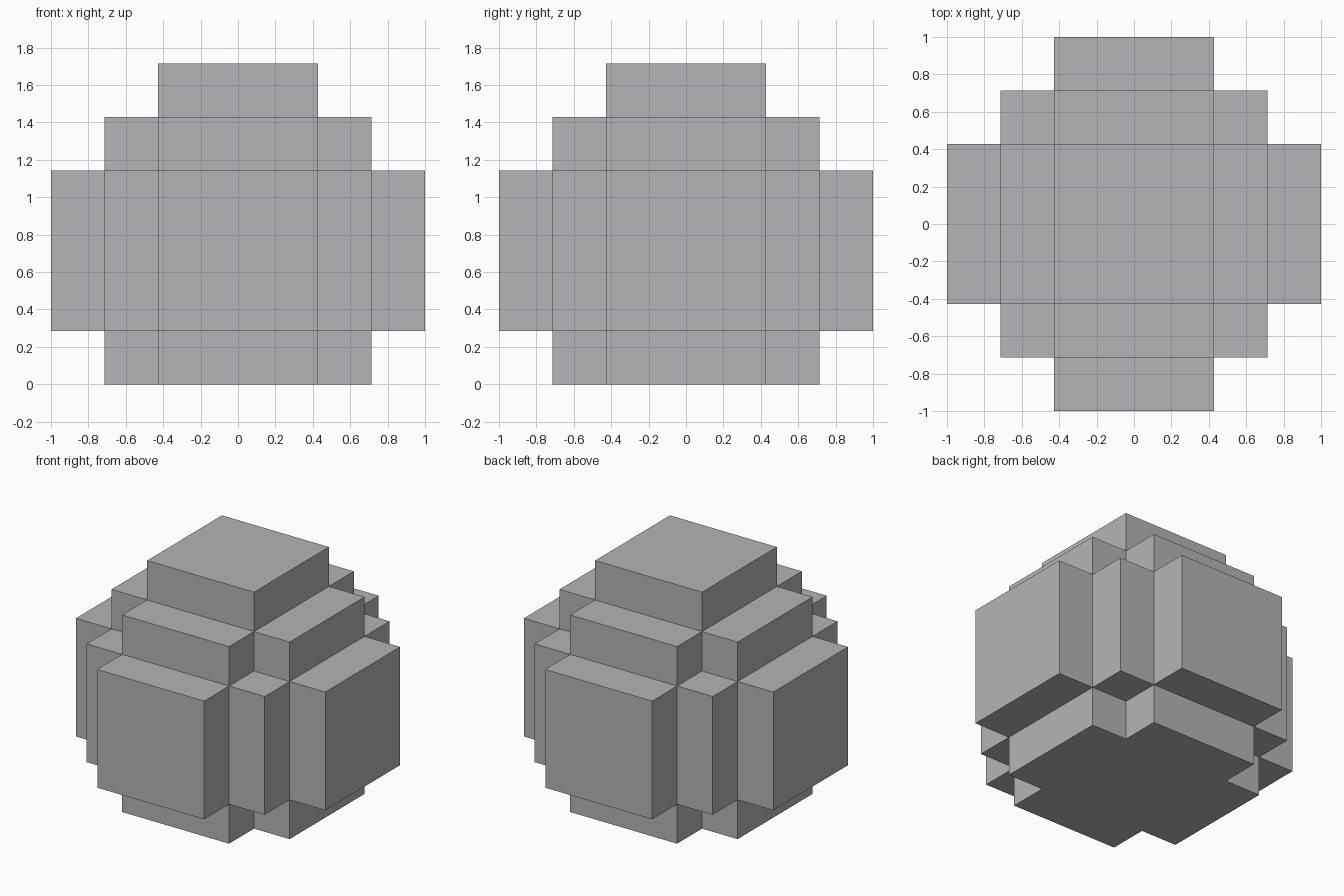
import bpy
import bmesh
from itertools import product
from mathutils import Vector

cube = bpy.data.objects.get("Cube")
if cube:
    bpy.data.objects.remove(cube, do_unlink=True)

UNIT = 2 / 7
BREAKS = [b * UNIT for b in (-3.5, -2.5, -1.5, 1.5, 2.5, 3.5)]
LIFT = Vector((0, 0, 2.5 * UNIT))

grey = bpy.data.materials.new("stone_grey")
grey.use_nodes = True
colour = (0.45, 0.46, 0.47, 1)
grey.diffuse_color = colour
grey.node_tree.nodes["Principled BSDF"].inputs["Base Color"].default_value = colour


def filled(cell):
    """Stepped ball: cells near the centre, without the lowest layer."""
    return cell[2] > 0 and sum(abs(c - 2) for c in cell) <= 2


# Outer skin of the stepped ball
bm = bmesh.new()
for cell in product(range(5), repeat=3):
    if not filled(cell):
        continue
    for axis, side in product(range(3), (0, 1)):
        beside = list(cell)
        beside[axis] += 2 * side - 1
        if filled(beside):
            continue
        u, v = (axis + 1) % 3, (axis + 2) % 3
        corners = []
        for du, dv in ((0, 0), (1, 0), (1, 1), (0, 1)):
            p = Vector()
            p[axis] = BREAKS[cell[axis] + side]
            p[u] = BREAKS[cell[u] + du]
            p[v] = BREAKS[cell[v] + dv]
            corners.append(bm.verts.new(p + LIFT))
        bm.faces.new(corners if side else corners[::-1])

bmesh.ops.remove_doubles(bm, verts=bm.verts[:], dist=0.001)
# Join the flat neighbouring faces
bmesh.ops.dissolve_limit(bm, angle_limit=0.01, verts=bm.verts[:], edges=bm.edges[:])

mesh = bpy.data.meshes.new("stepped_ball")
bm.to_mesh(mesh)
bm.free()
mesh.materials.append(grey)
ball = bpy.data.objects.new("stepped_ball", mesh)
bpy.context.collection.objects.link(ball)
